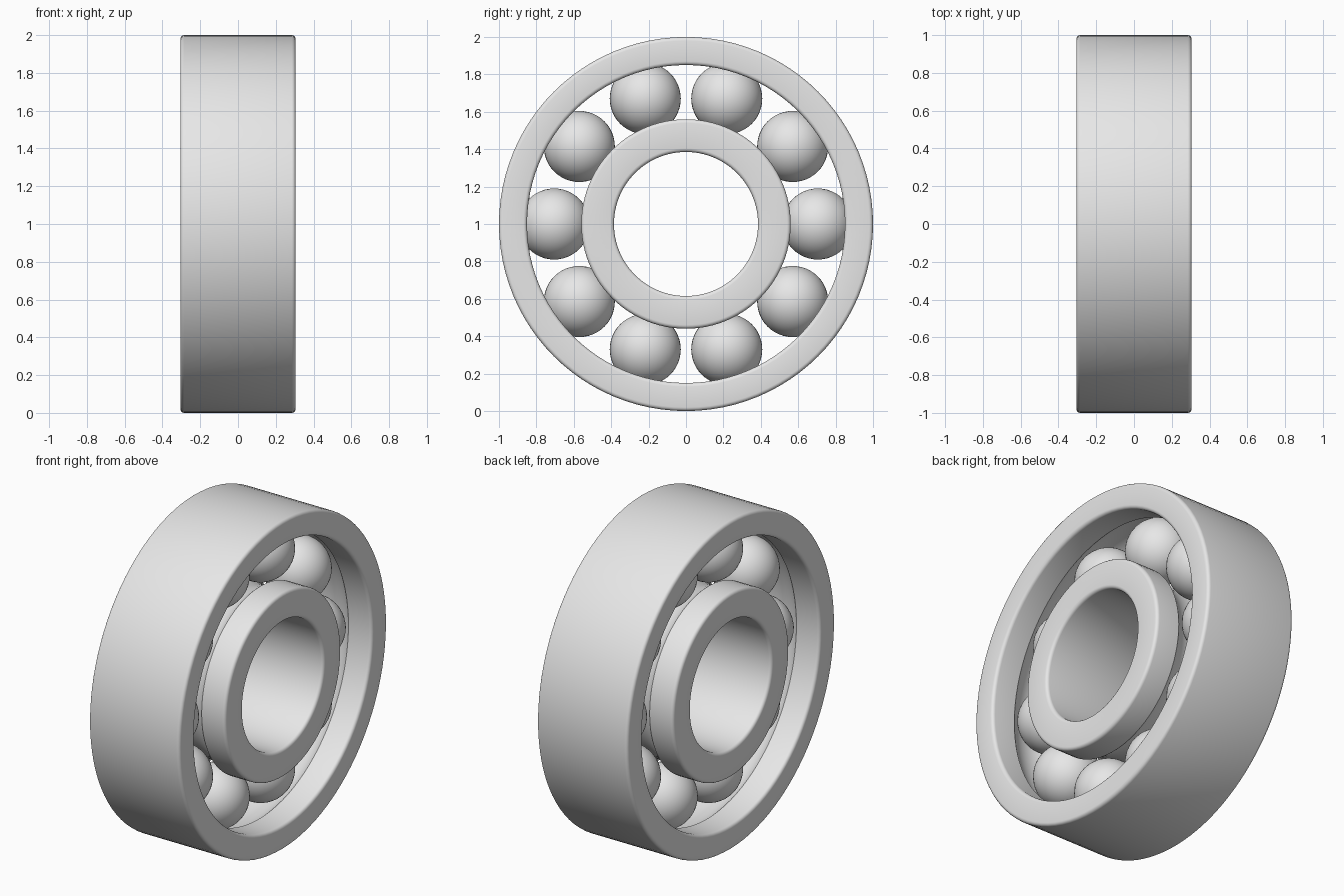
import bpy, bmesh
from math import sin, cos, pi, radians, acos, asin
from mathutils import Vector

cube = bpy.data.objects.get("Cube")
if cube:
    bpy.data.objects.remove(cube, do_unlink=True)

HALF_WIDTH = 0.305
BEVEL = 0.02
PITCH = 0.705          # radius of the circle through the ball centres
BALL_RADIUS = 0.19
GROOVE_RADIUS = 0.207
BALLS = 10
CENTRE = Vector((0, 0, 1))

steel = bpy.data.materials.new("steel grey")
steel.use_nodes = True
steel.diffuse_color = (0.8, 0.8, 0.8, 1)
steel.node_tree.nodes["Principled BSDF"].inputs["Base Color"].default_value = (0.8, 0.8, 0.8, 1)


def finish(name, bm, location):
    """Turn a bmesh into a smooth steel object."""
    mesh = bpy.data.meshes.new(name)
    bm.to_mesh(mesh)
    bm.free()
    mesh.materials.append(steel)
    obj = bpy.data.objects.new(name, mesh)
    obj.location = location
    bpy.context.collection.objects.link(obj)
    bpy.ops.object.select_all(action='DESELECT')
    obj.select_set(True)
    bpy.context.view_layer.objects.active = obj
    bpy.ops.object.shade_smooth_by_angle(angle=radians(30))
    return obj


def arc(cx, cr, radius, start, end, steps):
    return [(cx + radius * cos(start + (end - start) * i / steps),
             cr + radius * sin(start + (end - start) * i / steps))
            for i in range(steps + 1)]


def race_ring(name, plain, race):
    """Lathe a ring with one plain wall and one wall grooved for the balls."""
    side = 1 if plain > race else -1
    x = HALF_WIDTH - BEVEL
    # Right half of the section, from the plain wall round to the groove
    points = arc(x, plain - side * BEVEL, BEVEL, side * pi / 2, 0, 4)
    points += arc(x, race + side * BEVEL, BEVEL, 0, -side * pi / 2, 4)
    # Ball groove across the race wall
    a = asin(abs(race - PITCH) / GROOVE_RADIUS)
    groove = arc(0, PITCH, GROOVE_RADIUS, side * a, side * (pi - a), 14)
    left = [(-px, r) for px, r in reversed(points)]
    section = points + groove + left

    bm = bmesh.new()
    verts = [bm.verts.new((px, 0, r)) for px, r in section]
    edges = [bm.edges.new((verts[i - 1], v)) for i, v in enumerate(verts)]
    bmesh.ops.spin(bm, geom=verts + edges, cent=(0, 0, 0), axis=(1, 0, 0),
                   angle=2 * pi, steps=96, use_merge=False)
    bmesh.ops.remove_doubles(bm, verts=bm.verts, dist=0.0001)
    bmesh.ops.recalc_face_normals(bm, faces=bm.faces)
    return finish(name, bm, CENTRE)


# Rings
race_ring("outer_ring", 1.0, 0.85)
race_ring("inner_ring", 0.385, 0.56)

# Balls
for i in range(BALLS):
    angle = 2 * pi * i / BALLS
    bm = bmesh.new()
    bmesh.ops.create_uvsphere(bm, u_segments=40, v_segments=24, radius=BALL_RADIUS)
    offset = Vector((0, cos(angle), sin(angle))) * PITCH
    finish(f"ball_{i + 1}", bm, CENTRE + offset)
